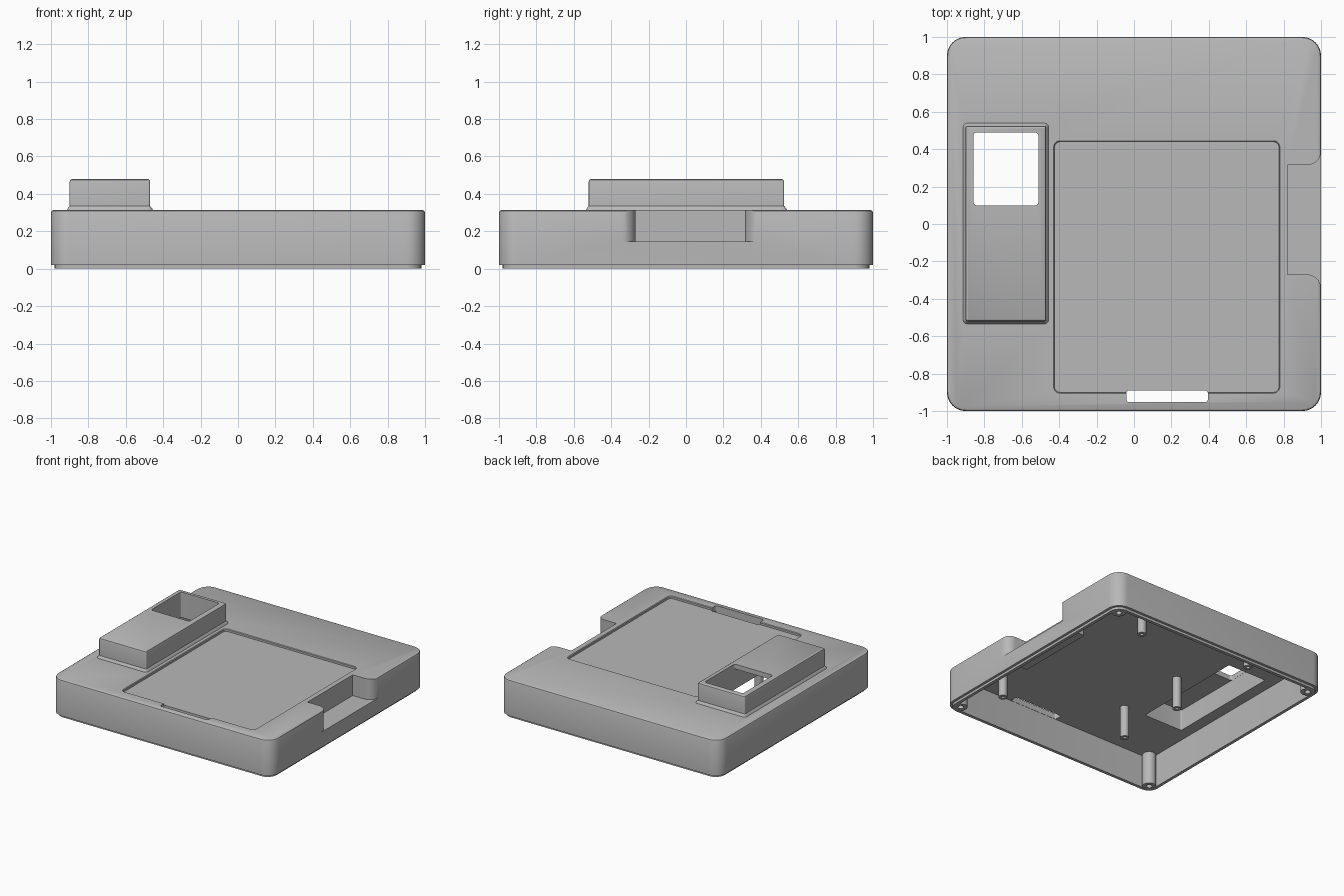
import bpy, bmesh, math
from mathutils import Vector

if "Cube" in bpy.data.objects:
    bpy.data.objects.remove(bpy.data.objects["Cube"])

grey = bpy.data.materials.new("matte grey plastic")
grey.use_nodes = True
grey.diffuse_color = (0.48, 0.48, 0.48, 1)
grey.node_tree.nodes["Principled BSDF"].inputs["Base Color"].default_value = (0.48, 0.48, 0.48, 1)


def finish(name, bm):
    bmesh.ops.recalc_face_normals(bm, faces=bm.faces)
    mesh = bpy.data.meshes.new(name)
    bm.to_mesh(mesh)
    bm.free()
    mesh.materials.append(grey)
    ob = bpy.data.objects.new(name, mesh)
    bpy.context.scene.collection.objects.link(ob)
    return ob


def stack(name, outlines):
    """Closed solid skinned over a list of (points, z) outlines."""
    bm = bmesh.new()
    rings = [[bm.verts.new((x, y, z)) for x, y in pts] for pts, z in outlines]
    for a, b in zip(rings, rings[1:]):
        for i in range(len(a)):
            j = (i + 1) % len(a)
            bm.faces.new((a[i], a[j], b[j], b[i]))
    bm.faces.new(rings[0][::-1])
    bm.faces.new(rings[-1])
    return finish(name, bm)


def rounded(x0, x1, y0, y1, r, steps=8):
    pts = []
    corners = [(x1 - r, y1 - r), (x0 + r, y1 - r), (x0 + r, y0 + r), (x1 - r, y0 + r)]
    for k, (cx, cy) in enumerate(corners):
        for i in range(steps + 1):
            a = math.pi / 2 * (k + i / steps)
            pts.append((cx + r * math.cos(a), cy + r * math.sin(a)))
    return pts


def block(name, x0, x1, y0, y1, r, levels):
    """Rounded-corner block; levels are (inset, z) pairs."""
    return stack(name, [(rounded(x0 + d, x1 - d, y0 + d, y1 - d, max(r - d, 0.002)), z)
                        for d, z in levels])


def combine(target, other, operation):
    mod = target.modifiers.new(operation, 'BOOLEAN')
    mod.operation = operation
    mod.solver = 'EXACT'
    mod.object = other
    bpy.context.view_layer.update()
    deps = bpy.context.evaluated_depsgraph_get()
    mesh = bpy.data.meshes.new_from_object(target.evaluated_get(deps))
    target.modifiers.clear()
    target.data = mesh
    bpy.data.objects.remove(other)


def smooth(ob):
    bpy.ops.object.select_all(action='DESELECT')
    ob.select_set(True)
    bpy.context.view_layer.objects.active = ob
    bpy.ops.object.shade_smooth_by_angle(angle=math.radians(35))


TOP, CEILING = 0.315, 0.27

# Main shell with stepped bottom lip and softened top edge
case = block("case_shell", -1, 1, -1, 1, 0.1,
             [(0.02, 0), (0.02, 0.02), (0, 0.02), (0, 0.3), (0.004, 0.309), (0.015, TOP)])

# Raised housing with a flared foot
housing = block("housing", -0.915, -0.455, -0.535, 0.54, 0.025,
                [(0.015, 0.29), (0, TOP - 0.002), (0.004, 0.322), (0.015, 0.335),
                 (0.015, 0.465), (0.018, 0.474), (0.027, 0.48)])
combine(case, housing, 'UNION')

# Inner cavity, leaving material around the side notch
cavity = block("cavity", -0.955, 0.955, -0.955, 0.955, 0.06, [(0, -0.1), (0, CEILING)])
notch_surround = block("notch_surround", 0.78, 1.1, -0.31, 0.355, 0.01, [(0, 0.105), (0, 0.4)])
combine(cavity, notch_surround, 'DIFFERENCE')
combine(case, cavity, 'DIFFERENCE')

# Hollow housing with its window
combine(case, block("housing_hollow", -0.86, -0.51, -0.48, 0.49, 0.01,
                    [(0, 0.2), (0, 0.44)]), 'DIFFERENCE')
combine(case, block("window", -0.859, -0.511, 0.1, 0.489, 0.018,
                    [(0, 0.4), (0, 0.6)]), 'DIFFERENCE')

# Shallow tray in the lid, with a softened rim
combine(case, block("tray", -0.43, 0.78, -0.905, 0.445, 0.035,
                    [(0.005, 0.295), (0.005, 0.31), (0, TOP), (0, 0.4)]), 'DIFFERENCE')

# Cable slot at the front of the tray
combine(case, block("cable_slot", -0.04, 0.395, -0.953, -0.89, 0.015,
                    [(0, 0.2), (0, 0.4)]), 'DIFFERENCE')

# Side notch whose mouth rounds outward into the side wall
r, low, high = 0.075, -0.27, 0.315
arc = [math.pi / 2 * i / 8 for i in range(9)]
mouth = [(0.82, low)]
mouth += [(1 - r + r * math.sin(a), low - r + r * math.cos(a)) for a in arc]
mouth += [(1.1, low - r), (1.1, high + r)]
mouth += [(1 - r + r * math.sin(a), high + r - r * math.cos(a)) for a in reversed(arc)]
mouth.append((0.82, high))
combine(case, stack("side_notch", [(mouth, 0.145), (mouth, 0.6)]), 'DIFFERENCE')
smooth(case)


def post(name, x, y, radius, hole, bottom, top):
    """Round post with a blind screw hole in its lower end."""
    bm = bmesh.new()
    depth = bottom + 0.15
    profile = [(0, depth), (hole, depth), (hole, bottom), (radius, bottom),
               (radius, top), (0, top)]
    verts = [bm.verts.new((px, 0, pz)) for px, pz in profile]
    edges = [bm.edges.new(pair) for pair in zip(verts, verts[1:])]
    bmesh.ops.spin(bm, geom=verts + edges, cent=(0, 0, 0), axis=(0, 0, 1),
                   angle=math.tau, steps=24)
    bmesh.ops.remove_doubles(bm, verts=bm.verts, dist=0.0005)
    bmesh.ops.translate(bm, verts=bm.verts, vec=Vector((x, y, 0)))
    smooth(finish(name, bm))


# Corner screw posts
for side, sx in (("right", -1), ("left", 1)):
    for end, sy in (("front", -1), ("back", 1)):
        post(f"{side}_{end}_corner_post", 0.915 * sx, 0.915 * sy, 0.052, 0.022, 0.002, 0.28)

# Slim board posts
for i, (x, y) in enumerate([(0.57, 0.77), (0.76, -0.61), (-0.32, -0.49),
                            (-0.34, 0.09), (-0.35, 0.9)]):
    post(f"board_post_{i + 1}", x, y, 0.033, 0.014, 0.01, 0.28)
